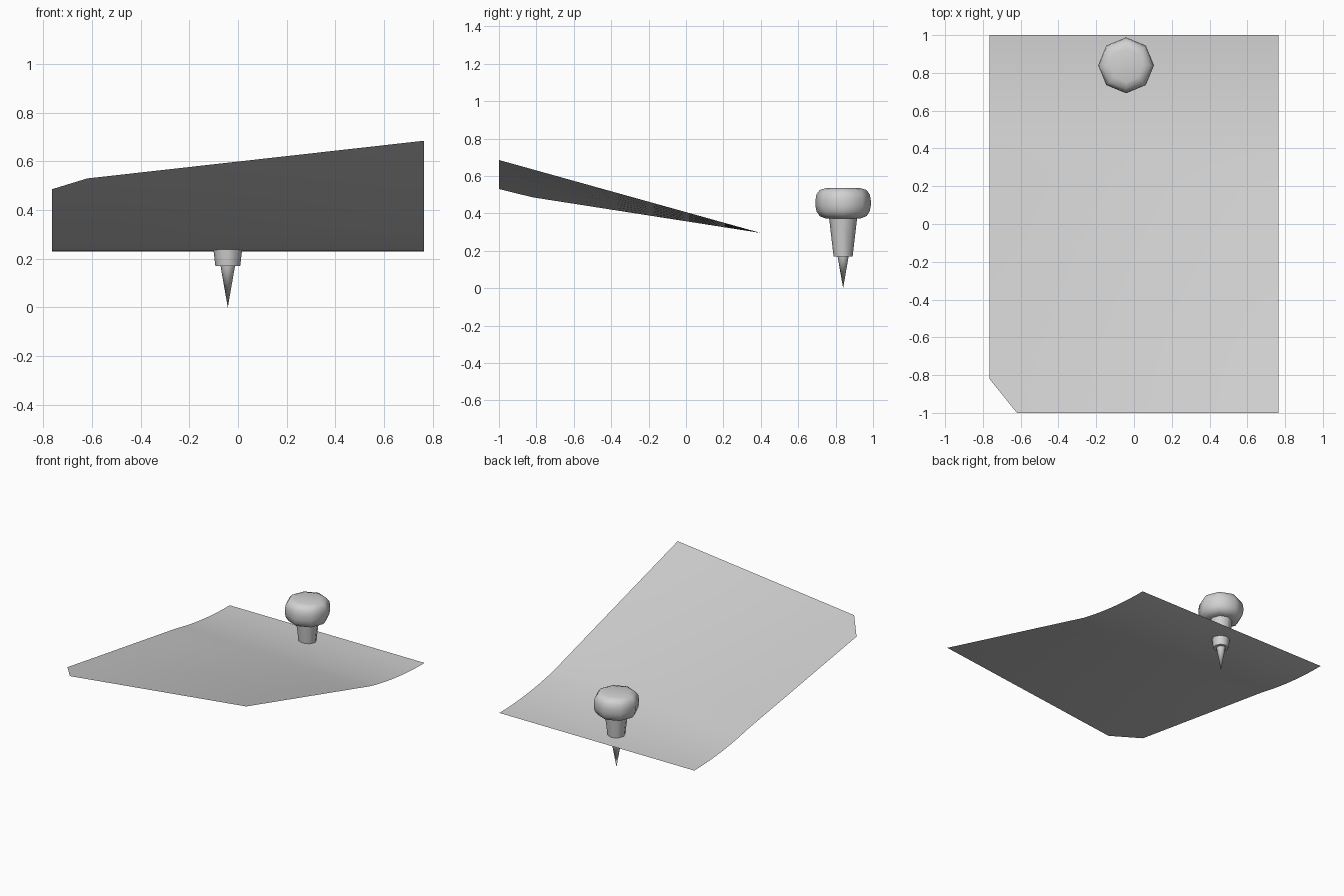
import bpy, bmesh, math
from mathutils import Vector

cube = bpy.data.objects.get("Cube")
if cube:
    bpy.data.objects.remove(cube, do_unlink=True)

grey = bpy.data.materials.new("light grey")
grey.use_nodes = True
colour = (0.64, 0.64, 0.64, 1)
grey.diffuse_color = colour
grey.node_tree.nodes["Principled BSDF"].inputs["Base Color"].default_value = colour


def finish(name, bm, angle=60):
    """Turn a bmesh into a smooth-shaded object."""
    mesh = bpy.data.meshes.new(name)
    bm.to_mesh(mesh)
    bm.free()
    mesh.materials.append(grey)
    obj = bpy.data.objects.new(name, mesh)
    bpy.context.collection.objects.link(obj)
    bpy.ops.object.select_all(action='DESELECT')
    obj.select_set(True)
    bpy.context.view_layer.objects.active = obj
    bpy.ops.object.shade_smooth_by_angle(angle=math.radians(angle))
    return obj


def lathe(name, profile, centre, sides=8):
    """Spin a (radius, height) profile, listed top to bottom, about a vertical axis."""
    bm = bmesh.new()
    rings = []
    for r, z in profile:
        count = sides if r > 0 else 1
        rings.append([bm.verts.new((centre[0] + r * math.cos(math.tau * i / sides),
                                    centre[1] + r * math.sin(math.tau * i / sides), z))
                      for i in range(count)])
    for a, b in zip(rings, rings[1:]):
        for i in range(sides):
            j = (i + 1) % sides
            corners = [a[i % len(a)], b[i % len(b)], b[j % len(b)], a[j % len(a)]]
            bm.faces.new(list(dict.fromkeys(corners)))
    bmesh.ops.recalc_face_normals(bm, faces=bm.faces)
    return finish(name, bm)


# Paper sheet: flat at the pinned back edge, curving up into a twisted front
HALF_W, BEND = 0.765, 0.4


def sheet_height(x, y):
    if y > BEND:
        return 0.23 + 0.065 * ((1 - y) / (1 - BEND)) ** 2
    return 0.295 + (0.3045 + 0.112 * x) * (BEND - y) / (1 + BEND)


bm = bmesh.new()
columns = [HALF_W * (i / 4 - 1) for i in range(9)]
rows = [-1 + (1 + BEND) * i / 7 for i in range(7)]
rows += [BEND + (1 - BEND) * i / 10 for i in range(11)]
grid = [[bm.verts.new((x, y, sheet_height(x, y))) for x in columns] for y in rows]
for low, high in zip(grid, grid[1:]):
    for i in range(len(columns) - 1):
        bm.faces.new((low[i], low[i + 1], high[i + 1], high[i]))

# Clipped front corner
bmesh.ops.bisect_plane(bm, geom=bm.verts[:] + bm.edges[:] + bm.faces[:],
                       plane_co=Vector((-HALF_W, -0.82, 0)),
                       plane_no=Vector((-0.18, -0.145, 0)), clear_outer=True)
finish("paper_sheet", bm)

# Push pin
PIN = (-0.042, 0.84)
lathe("pin_head", [(0, 0.535), (0.09, 0.535), (0.125, 0.525), (0.143, 0.5), (0.148, 0.47),
                   (0.148, 0.44), (0.142, 0.41), (0.125, 0.385), (0.095, 0.373), (0, 0.372)], PIN)
lathe("pin_body", [(0.075, 0.375), (0.051, 0.17), (0, 0.17)], PIN)
lathe("pin_needle", [(0.03, 0.172), (0, 0)], PIN)
